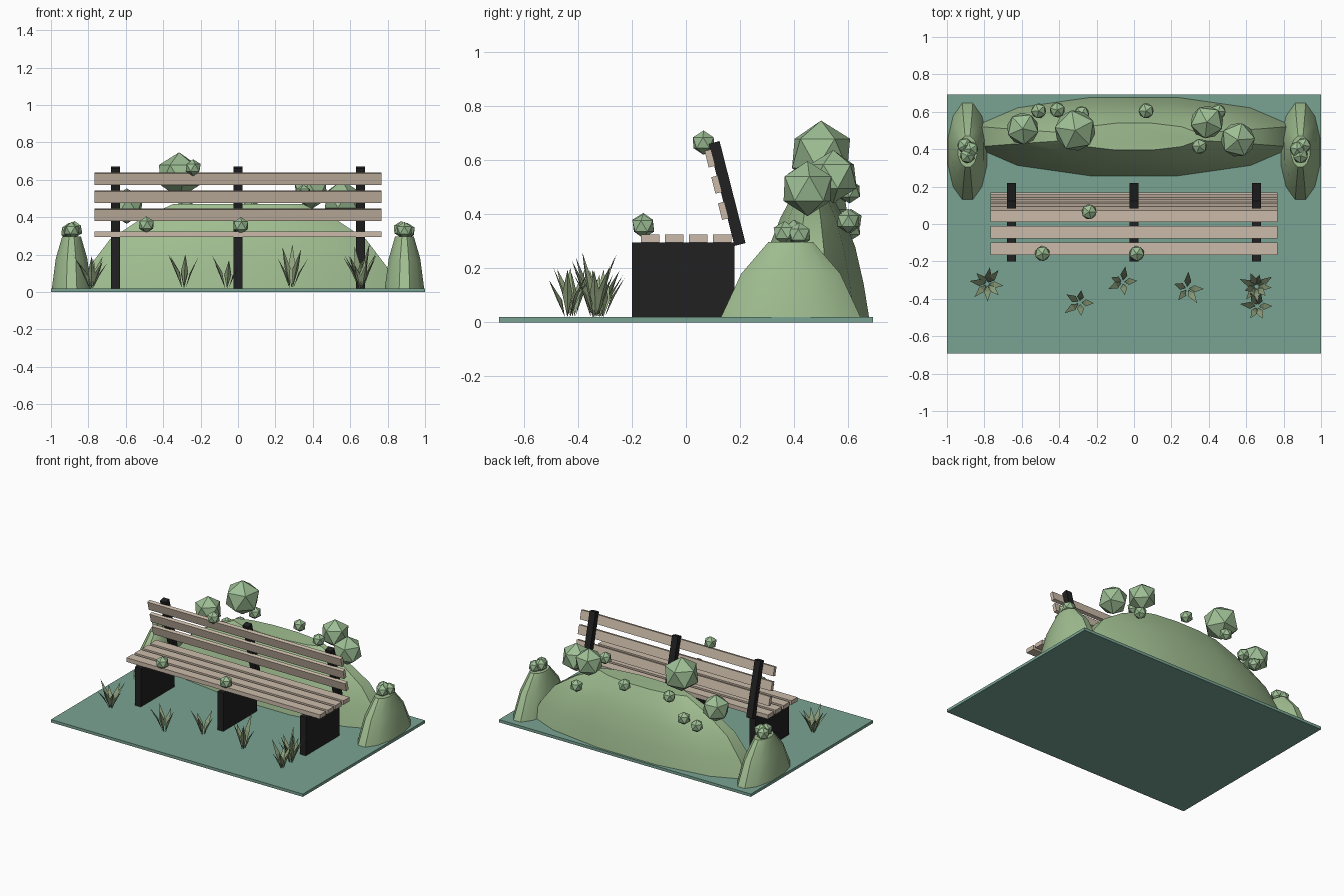
import bpy, bmesh, math, random
from mathutils import Vector, Matrix

if "Cube" in bpy.data.objects:
    bpy.data.objects.remove(bpy.data.objects["Cube"])

random.seed(4)


def material(name, rgb):
    m = bpy.data.materials.new(name)
    m.diffuse_color = (*rgb, 1)
    m.use_nodes = True
    m.node_tree.nodes["Principled BSDF"].inputs["Base Color"].default_value = m.diffuse_color
    return m


GROUND = material("teal_ground", (0.19, 0.37, 0.29))
HILL = material("hill_green", (0.35, 0.51, 0.28))
BUSH = material("bush_green", (0.34, 0.52, 0.30))
GRASS = material("grass_green", (0.27, 0.35, 0.20))
WOOD = material("pale_wood", (0.60, 0.50, 0.40))
IRON = material("black_iron", (0.015, 0.015, 0.016))


def finish(name, bm, mat, smooth=False):
    bmesh.ops.recalc_face_normals(bm, faces=bm.faces)
    me = bpy.data.meshes.new(name)
    bm.to_mesh(me)
    bm.free()
    me.materials.append(mat)
    ob = bpy.data.objects.new(name, me)
    bpy.context.collection.objects.link(ob)
    if smooth:
        bpy.ops.object.select_all(action='DESELECT')
        ob.select_set(True)
        bpy.context.view_layer.objects.active = ob
        bpy.ops.object.shade_smooth_by_angle(angle=math.radians(30))
    return ob


def box(name, centre, size, mat, tilt=0):
    bm = bmesh.new()
    m = Matrix.Translation(centre) @ Matrix.Rotation(tilt, 4, 'X') @ Matrix.Diagonal((*size, 1))
    bmesh.ops.create_cube(bm, size=1, matrix=m)
    return finish(name, bm, mat)


def mound(name, x, y, rings, n=12):
    """Stacked elliptical rings (half_x, half_y, z) with a flat top."""
    bm = bmesh.new()
    loops = []
    for a, b, z in rings:
        angles = [2 * math.pi * (i + 0.5) / n for i in range(n)]
        loops.append([bm.verts.new((x + a * math.cos(t), y + b * math.sin(t), z)) for t in angles])
    for lo, hi in zip(loops, loops[1:]):
        for i in range(n):
            j = (i + 1) % n
            bm.faces.new((lo[i], lo[j], hi[j], hi[i]))
    bm.faces.new(loops[0])
    bm.faces.new(loops[-1])
    return finish(name, bm, HILL, True)


def bush(name, centre, r):
    bm = bmesh.new()
    m = Matrix.Translation(centre) @ Matrix.Rotation(random.uniform(0, 6), 4, 'Z')
    bmesh.ops.create_icosphere(bm, subdivisions=1, radius=r, matrix=m)
    return finish(name, bm, BUSH)


def grass(name, x, y, height, blades):
    """Clump of folded, pointed blades leaning outwards."""
    bm = bmesh.new()
    for k in range(blades):
        t = 2 * math.pi * (k + random.uniform(-0.25, 0.25)) / blades
        out = Vector((math.cos(t), math.sin(t), 0))
        side = Vector((-out.y, out.x, 0))
        root = Vector((x, y, 0.02)) + out * 0.01
        h = height * random.uniform(0.65, 1)
        reach = random.uniform(0.055, 0.09)
        mid = root + out * reach * 0.35 + Vector((0, 0, h * 0.5))
        tip = root + out * reach + Vector((0, 0, h))
        pts = (root, mid + side * 0.019, mid - side * 0.019, mid + out * 0.008, tip)
        b, l, r, c, e = [bm.verts.new(p) for p in pts]
        for f in ((b, l, c), (b, c, r), (l, e, c), (c, e, r), (b, r, l), (l, r, e)):
            bm.faces.new(f)
    return finish(name, bm, GRASS)


# Ground slab
box("ground", (0, 0, 0.01), (2, 1.385, 0.02), GROUND)

# Bench: legs, leaning back posts, seat and back slats
TILT = math.radians(14.3)
for i, x in enumerate((-0.655, 0, 0.655)):
    box(f"bench_leg_{i}", (x, -0.01, 0.1575), (0.046, 0.38, 0.275), IRON)
    box(f"back_post_{i}", (x, 0.152, 0.477), (0.046, 0.042, 0.39), IRON, TILT)
for i in range(4):
    box(f"seat_slat_{i}", (0, -0.133 + 0.089 * i, 0.31), (1.535, 0.068, 0.03), WOOD)
for i in range(3):
    box(f"back_slat_{i}", (0, 0.138 - 0.0247 * i, 0.413 + 0.097 * i), (1.535, 0.025, 0.063), WOOD, TILT)

# Long hill and the two end mounds
mound("back_hill", 0, 0.467, [(0.88, 0.218, 0.02), (0.82, 0.198, 0.14), (0.71, 0.165, 0.28),
                              (0.54, 0.12, 0.39), (0.36, 0.075, 0.47)])
for side, s in (("left", -1), ("right", 1)):
    mound(f"{side}_mound", 0.89 * s, 0.388, [(0.109, 0.267, 0.02), (0.087, 0.19, 0.18), (0.052, 0.086, 0.297)])
    for i, (dx, y, z) in enumerate(((0.005, 0.365, 0.33), (-0.012, 0.40, 0.335), (0.02, 0.42, 0.325))):
        bush(f"{side}_mound_bush_{i}", ((0.885 + dx) * s, y, z), 0.045)

# Large bushes on the hill
for i, (x, y, z, r) in enumerate(((-0.315, 0.50, 0.625, 0.122), (-0.595, 0.51, 0.46, 0.095),
                                  (0.39, 0.545, 0.54, 0.098), (0.555, 0.45, 0.495, 0.102))):
    bush(f"large_bush_{i}", (x, y, z), r)

# Small bushes on the hill and the bench
for i, p in enumerate(((-0.51, 0.605, 0.345), (-0.41, 0.61, 0.375), (-0.28, 0.59, 0.49),
                       (0.065, 0.605, 0.485), (0.45, 0.60, 0.375), (0.35, 0.415, 0.53),
                       (-0.24, 0.065, 0.665), (-0.49, -0.158, 0.36), (0.015, -0.158, 0.356))):
    bush(f"small_bush_{i}", p, 0.045)

# Grass clumps in front of the bench
for i, (x, y, h, n) in enumerate(((-0.785, -0.32, 0.18, 8), (-0.29, -0.42, 0.23, 5), (-0.06, -0.31, 0.19, 5),
                                  (0.285, -0.345, 0.24, 5), (0.655, -0.335, 0.24, 9), (0.66, -0.44, 0.19, 6))):
    grass(f"grass_clump_{i}", x, y, h, n)
